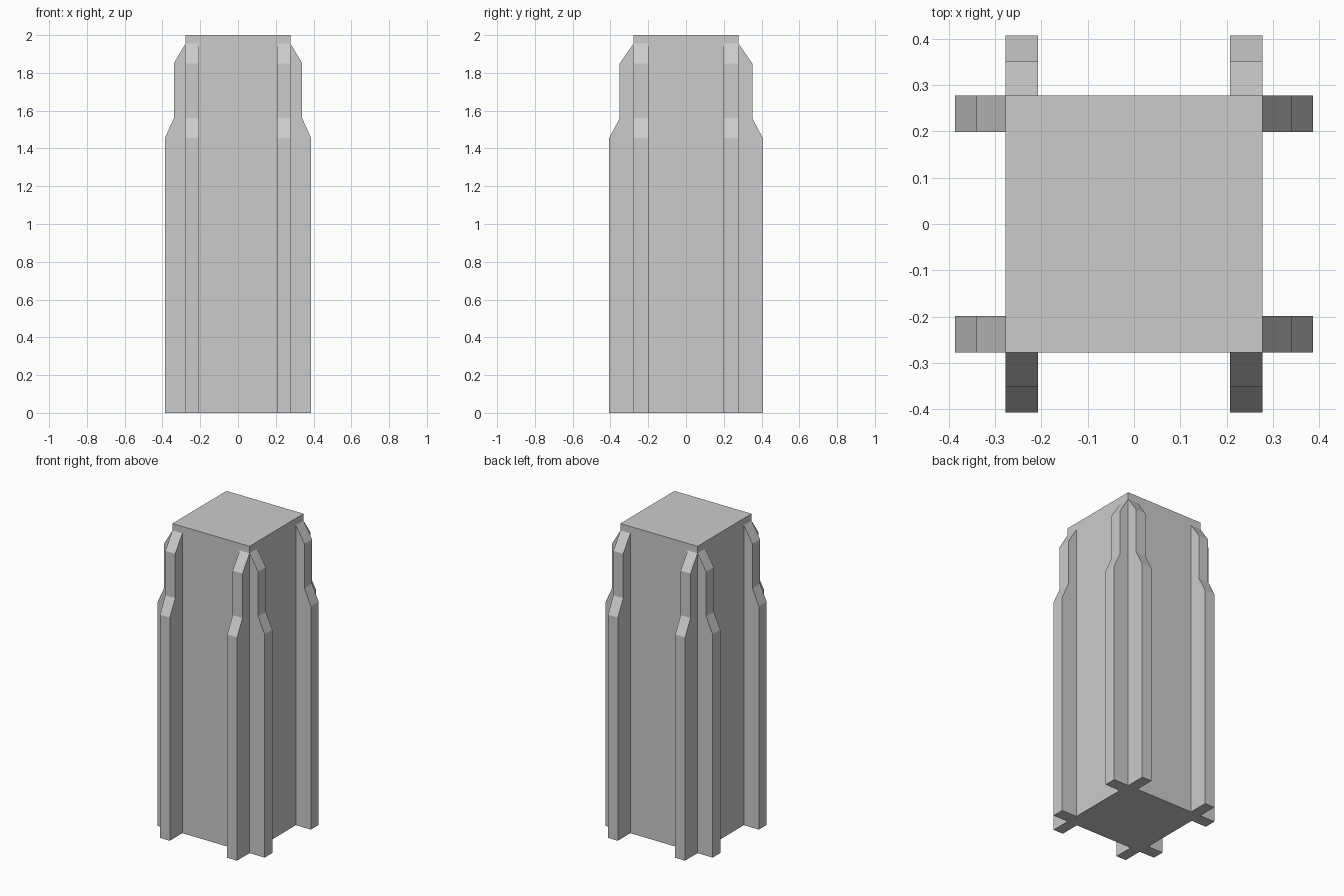
import bpy

if "Cube" in bpy.data.objects:
    bpy.data.objects.remove(bpy.data.objects["Cube"])

HALF = 0.278   # half width of the square core
HEIGHT = 2.0


def make_object(name, verts, faces):
    mesh = bpy.data.meshes.new(name)
    mesh.from_pydata(verts, [], faces)
    mesh.update()
    obj = bpy.data.objects.new(name, mesh)
    bpy.context.collection.objects.link(obj)
    return obj


def buttress(name, axis, sign, side, inner, foot, upper):
    """Stepped rib: profile (outward, z) extruded from inner to the core corner.
    The face lying against the core is left open."""
    profile = [(HALF, 0), (foot, 0), (foot, 1.455), (upper, 1.56),
               (upper, 1.85), (HALF, 1.955)]
    n = len(profile)
    verts = []
    for across in (inner, HALF):
        for out, z in profile:
            a, b = sign * out, side * across
            verts.append((a, b, z) if axis == "x" else (b, a, z))
    faces = [tuple(range(n)), tuple(reversed(range(n, 2 * n)))]
    faces += [(i + 1, i, i + n, i + 1 + n) for i in range(n - 1)]
    # Mirrored copies need their winding reversed so normals point outward
    if (sign * side > 0) == (axis == "y"):
        faces = [tuple(reversed(f)) for f in faces]
    return make_object(name, verts, faces)


# Square tower core
bpy.ops.mesh.primitive_cube_add(size=1, location=(0, 0, HEIGHT / 2))
core = bpy.context.object
core.name = "tower_core"
core.scale = (2 * HALF, 2 * HALF, HEIGHT)
bpy.ops.object.transform_apply(location=True, rotation=False, scale=True)

# Pair of stepped buttresses at every corner
for sx, xname in ((-1, "left"), (1, "right")):
    for sy, yname in ((-1, "front"), (1, "back")):
        buttress(f"{yname}_{xname}_side_buttress", "x", sx, sy, 0.199, 0.387, 0.34)
        buttress(f"{yname}_{xname}_face_buttress", "y", sy, sx, 0.207, 0.407, 0.351)
